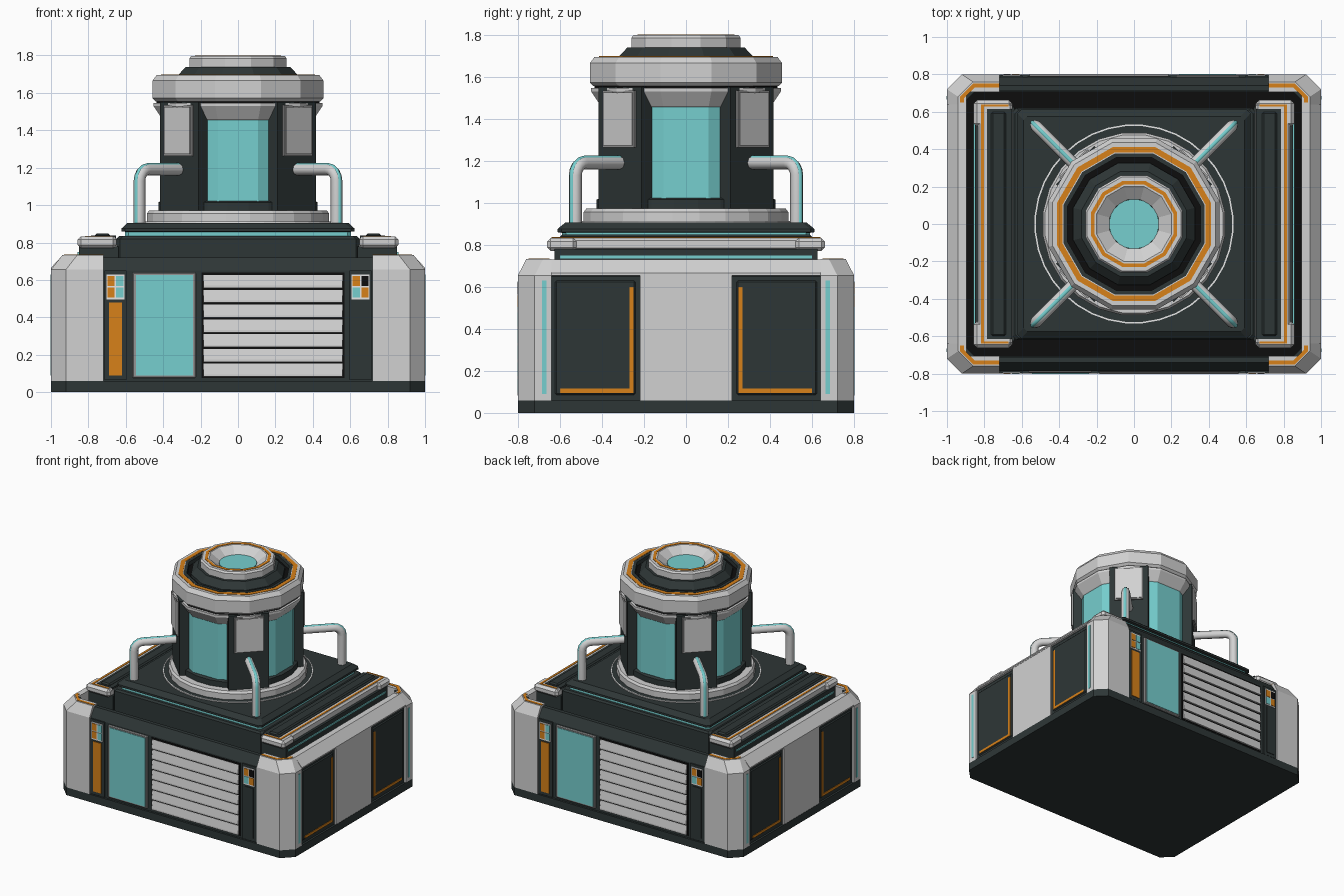
import bpy, bmesh
from math import pi, cos, sin, radians

if "Cube" in bpy.data.objects:
    bpy.data.objects.remove(bpy.data.objects["Cube"])


def material(name, r, g, b):
    m = bpy.data.materials.new(name)
    m.use_nodes = True
    m.diffuse_color = (r, g, b, 1)
    m.node_tree.nodes["Principled BSDF"].inputs["Base Color"].default_value = (r, g, b, 1)
    return m


LIGHT = material("light grey", .64, .64, .64)
WHITE = material("white", .85, .85, .85)
GREY = material("mid grey", .3, .3, .3)
DARK = material("dark slate", .027, .037, .037)
BLACK = material("black", .004, .004, .004)
TEAL = material("teal", .18, .62, .62)
ORANGE = material("orange", .68, .22, .01)


def place(name, data, mat, mirror="", turns=1):
    """Add an object, mirrored across x/y or repeated in turns about z."""
    data.materials.append(mat)
    for i in range(turns):
        ob = bpy.data.objects.new(name, data)
        ob.rotation_euler.z = i * 2 * pi / turns
        bpy.context.collection.objects.link(ob)
        if mirror:
            mod = ob.modifiers.new("Mirror", "MIRROR")
            mod.use_axis = ("x" in mirror, "y" in mirror, False)
            mod.use_mirror_merge = False


def loft(name, rings, mat, cyclic=False, **kw):
    """Skin a list of equal point rings; cap the ends unless cyclic."""
    bm = bmesh.new()
    rows = [[bm.verts.new(p) for p in ring] for ring in rings]
    n = len(rows[0])
    pairs = list(zip(rows, rows[1:])) + ([(rows[-1], rows[0])] if cyclic else [])
    for a, b in pairs:
        for i in range(n):
            j = (i + 1) % n
            bm.faces.new((a[i], a[j], b[j], b[i]))
    if not cyclic:
        bm.faces.new(rows[0][::-1])
        bm.faces.new(rows[-1])
    bmesh.ops.recalc_face_normals(bm, faces=bm.faces)
    me = bpy.data.meshes.new(name)
    bm.to_mesh(me)
    bm.free()
    place(name, me, mat, **kw)


def tier(name, layers, mat, **kw):
    """Stack of chamfered rectangles (half x, half y, chamfer, z)."""
    loft(name, [[(x - c, -y, z), (x, c - y, z), (x, y - c, z), (x - c, y, z),
                 (c - x, y, z), (-x, y - c, z), (-x, c - y, z), (c - x, -y, z)]
                for x, y, c, z in layers], mat, **kw)


def box(name, x, y, z, mat, bevel=0, **kw):
    """Box from (min, max) pairs, optionally bevelled."""
    bm = bmesh.new()
    bmesh.ops.create_cube(bm, size=1)
    for v in bm.verts:
        v.co = [lo + (hi - lo) * (c + .5) for c, (lo, hi) in zip(v.co, (x, y, z))]
    if bevel:
        bmesh.ops.bevel(bm, geom=list(bm.edges), offset=bevel, segments=1, affect='EDGES')
    me = bpy.data.meshes.new(name)
    bm.to_mesh(me)
    bm.free()
    place(name, me, mat, **kw)


def lathe(name, profile, mat, n=12, **kw):
    """Revolve (apothem, z) points with flat sides facing the axes."""
    k = 1 / cos(pi / n)
    angles = [(i + .5) * 2 * pi / n for i in range(n)]
    loft(name, [[(r * k * cos(a), r * k * sin(a), z) for a in angles]
                for r, z in profile], mat, **kw)


def band(name, r0, r1, z0, z1, mat, n=12):
    lathe(name, [(r0, z0), (r1, z0), (r1, z1), (r0, z1)], mat, n, cyclic=True)


# Base and hollow-topped body
tier("plinth", [(1, .8, .08, 0), (1, .8, .08, .06)], DARK)
tier("body", [(.985, .785, .08, .06), (.985, .785, .08, .65), (.935, .74, .06, .72),
              (.9, .71, .05, .72), (.9, .71, .05, .64)], DARK)
tier("trough_floor", [(.899, .709, .05, .64), (.899, .709, .05, .65)], BLACK)

# Armoured corners with orange trim and a teal light on each side
loft("corner_armour", [[(.72, y, z), (x - .08, y, z), (x, y - .08, z), (x, .64, z),
                        (.895, .64, z), (.895, .705, z), (.72, .705, z)]
                       for x, y, z in ((1, .8, .06), (1, .8, .655), (.94, .76, .732))],
     LIGHT, mirror="xy")
loft("corner_trim", [[(.72, .75, z), (.86, .75, z), (.93, .68, z), (.93, .65, z),
                      (.91, .65, z), (.91, .672, z), (.852, .73, z), (.72, .73, z)]
                     for z in (.731, .735)], ORANGE, mirror="xy")
box("corner_light", (.99, 1.003), (.665, .685), (.09, .63), TEAL, mirror="xy")

# Side walls
loft("side_rail", [[(1, y, .655), (1, y, .665), (.94, y, .73), (.895, y, .73), (.895, y, .655)]
                   for y in (-.64, .64)], LIGHT, mirror="x")
box("side_plate", (.97, .998), (-.22, .22), (.06, .655), LIGHT, mirror="x")
box("side_panel", (.97, .992), (.24, .625), (.085, .63), DARK, .008, mirror="xy")
box("side_trim_upright", (.98, .996), (.25, .27), (.1, .6), ORANGE, mirror="xy")
box("side_trim_foot", (.98, .996), (.25, .6), (.095, .115), ORANGE, mirror="xy")

# Front and rear walls, identical after a half turn
for s in (-1, 1):
    cx = s * .655
    box("wall_post", (cx - .06, cx + .06), (-.795, -.77), (.065, .65), DARK, turns=2)
    box("button_plate", (cx - .047, cx + .047), (-.799, -.78), (.495, .63), WHITE, turns=2)
    colours = (ORANGE, TEAL, ORANGE, TEAL) if s < 0 else (ORANGE, BLACK, TEAL, ORANGE)
    for i, mat in enumerate(colours):
        bx = cx + (.023 if i % 2 else -.023)
        bz = .532 if i > 1 else .594
        box("button", (bx - .019, bx + .019), (-.803, -.79), (bz - .027, bz + .027), mat, turns=2)
    box("post_panel", (cx - .035, cx + .035), (-.8, -.78), (.09, .48),
        ORANGE if s < 0 else DARK, turns=2)
box("window_frame", (-.565, -.225), (-.797, -.77), (.075, .64), GREY, .006, turns=2)
box("window", (-.545, -.24), (-.801, -.78), (.09, .625), TEAL, turns=2)
box("louvre_back", (-.195, .57), (-.788, -.77), (.075, .64), BLACK, turns=2)
for i in range(7):
    z = .083 + i * .079
    loft("louvre_slat", [[(x, -.77, z), (x, -.801, z), (x, -.801, z + .012),
                          (x, -.79, z + .069), (x, -.77, z + .069)] for x in (-.185, .56)],
         LIGHT, turns=2)

# Raised side consoles
box("console_base", (.64, .85), (-.625, .625), (.64, .78), DARK, mirror="x")
box("console_light", (.845, .857), (-.6, .6), (.735, .748), TEAL, mirror="x")
box("console_shell", (.65, .835), (-.645, .645), (.772, .833), LIGHT, .012, mirror="x")
box("console_cap", (.65, .857), (.52, .662), (.77, .833), LIGHT, .018, mirror="xy")
box("console_trim", (.802, .817), (-.64, .64), (.82, .836), ORANGE, mirror="x")
box("console_end_trim", (.67, .817), (.627, .64), (.82, .836), ORANGE, mirror="xy")
box("console_inlay", (.651, .785), (-.615, .615), (.8, .837), DARK, mirror="x")
box("console_cover", (.685, .765), (-.6, .6), (.82, .849), DARK, .01, mirror="x")

# Central deck
tier("deck_base", [(.65, .62, .02, .64), (.65, .62, .02, .82), (.635, .61, .02, .834)], DARK)
tier("deck_light", [(.605, .59, .02, .83), (.605, .59, .02, .862)], TEAL)
tier("deck_top", [(.6, .59, .02, .857), (.623, .612, .02, .86), (.623, .612, .02, .875),
                  (.59, .575, .02, .905)], DARK)

# Tower foot
lathe("foot_disc", [(.525, .9), (.525, .91)], DARK, 36)
band("foot_line", .523, .531, .9, .913, WHITE, 36)
lathe("foot_ring", [(.487, .905), (.487, .955), (.475, .972), (.42, .972)], LIGHT, 24)
lathe("foot_collar", [(.425, .96), (.425, 1.015), (.41, 1.022)], DARK, 24)

# Glass drum between four diagonal pillars
lathe("glass_drum", [(.4, 1), (.4, 1.5)], TEAL)
lathe("drum_flare", [(.4, 1.455), (.405, 1.46), (.452, 1.53), (.452, 1.547)], LIGHT)


def diagonal_box(name, r, half, z, mat):
    """Box lying across the diagonal, repeated four times."""
    d = cos(radians(45))
    flat = [(r[0], -half), (r[1], -half), (r[1], half), (r[0], half)]
    loft(name, [[((a - b) * d, (a + b) * d, h) for a, b in flat] for h in z], mat, turns=4)


diagonal_box("pillar", (.33, .445), .145, (.96, 1.55), DARK)
diagonal_box("pillar_panel_frame", (.43, .456), .107, (1.262, 1.535), GREY)
diagonal_box("pillar_panel", (.43, .462), .097, (1.272, 1.525), LIGHT)

# Head and funnel
lathe("head_gap", [(.435, 1.54), (.435, 1.57)], BLACK)
lathe("head", [(.44, 1.555), (.457, 1.572), (.457, 1.665), (.435, 1.695),
               (.37, 1.695), (.36, 1.66)], LIGHT)
band("head_trim", .383, .413, 1.69, 1.698, ORANGE)
band("head_inner_wall", .355, .378, 1.65, 1.698, DARK)
band("head_groove", .31, .356, 1.65, 1.668, BLACK)
lathe("neck", [(.325, 1.65), (.325, 1.69), (.28, 1.738)], DARK)
lathe("funnel", [(.25, 1.72), (.26, 1.735), (.26, 1.785), (.25, 1.798), (.2, 1.798),
                 (.13, 1.745), (.13, 1.72)], LIGHT, cyclic=True)
band("funnel_trim", .21, .23, 1.79, 1.801, ORANGE)
lathe("funnel_lens", [(.132, 1.735), (.132, 1.752)], TEAL, 24)


# Four bent pipes with a teal line along the outside
def pipe(name, path, radius, mat):
    cu = bpy.data.curves.new(name, 'CURVE')
    cu.dimensions = '3D'
    cu.bevel_depth = radius
    cu.bevel_resolution = 2
    cu.use_fill_caps = True
    sp = cu.splines.new('POLY')
    sp.points.add(len(path) - 1)
    for p, (r, z) in zip(sp.points, path):
        p.co = (r * cos(pi / 4), r * sin(pi / 4), z, 1)
    place(name, cu, mat, turns=4)


def bend(offset):
    arc = [radians(90 - 22.5 * i) for i in range(5)]
    reach = .06 + offset
    return ([(.42, 1.13 + reach)] + [(.685 + reach * cos(a), 1.13 + reach * sin(a)) for a in arc]
            + [(.685 + reach, .9)])


pipe("pipe", bend(0), .031, LIGHT)
pipe("pipe_light", bend(.021), .013, TEAL)
